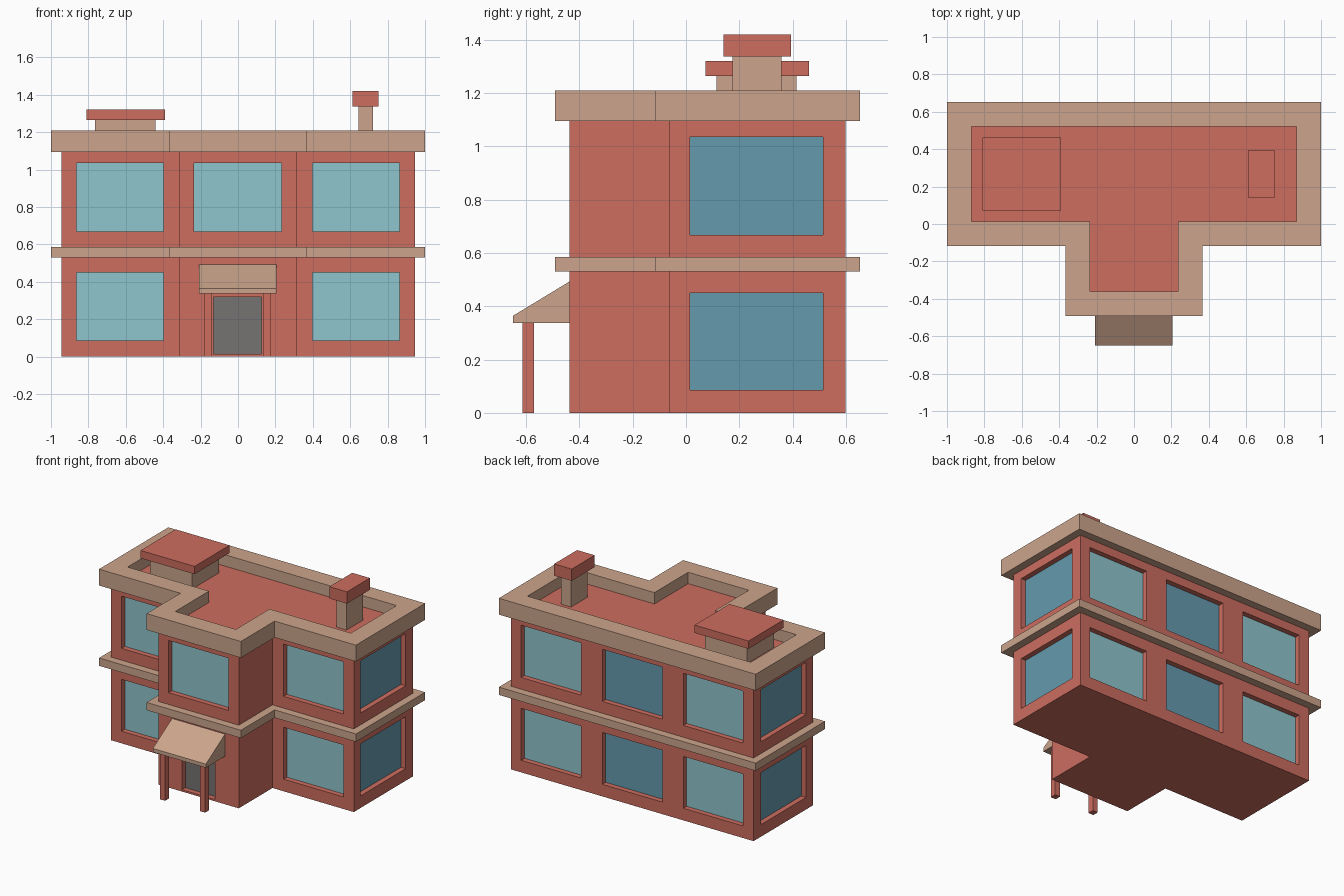
import bpy, bmesh

if "Cube" in bpy.data.objects:
    bpy.data.objects.remove(bpy.data.objects["Cube"])


def material(name, r, g, b):
    lin = lambda c: ((c / 255 + 0.055) / 1.055) ** 2.4
    m = bpy.data.materials.new(name)
    m.diffuse_color = (lin(r), lin(g), lin(b), 1)
    m.use_nodes = True
    m.node_tree.nodes["Principled BSDF"].inputs["Base Color"].default_value = m.diffuse_color
    return m


RED = material("brick red", 205, 109, 95)
TAN = material("tan stone", 204, 165, 140)
LIGHT = material("light glass", 143, 197, 205)
BLUE = material("blue glass", 101, 154, 174)
GREY = material("grey door", 117, 115, 114)


def finish(bm, name, mat):
    bmesh.ops.recalc_face_normals(bm, faces=bm.faces)
    me = bpy.data.meshes.new(name)
    bm.to_mesh(me)
    bm.free()
    ob = bpy.data.objects.new(name, me)
    bpy.context.collection.objects.link(ob)
    if mat:
        me.materials.append(mat)
    return ob


def add_box(bm, x0, x1, y0, y1, z0, z1):
    vs = bmesh.ops.create_cube(bm, size=1)["verts"]
    for v in vs:
        v.co.x = x1 if v.co.x > 0 else x0
        v.co.y = y1 if v.co.y > 0 else y0
        v.co.z = z1 if v.co.z > 0 else z0


def box(name, mat, *dims):
    bm = bmesh.new()
    add_box(bm, *dims)
    return finish(bm, name, mat)


def plan(d):
    """T-shaped floor plan, grown outward by d."""
    a, w = 0.945 + d, 0.312 + d
    back, front, wing = 0.598 + d, -0.062 - d, -0.437 - d
    return [(-a, back), (-a, front), (-w, front), (-w, wing),
            (w, wing), (w, front), (a, front), (a, back)]


def slab(name, mat, d, z0, z1):
    bm = bmesh.new()
    f = bm.faces.new([bm.verts.new((x, y, z0)) for x, y in plan(d)])
    ext = bmesh.ops.extrude_face_region(bm, geom=[f], use_keep_orig=True)["geom"]
    for v in ext:
        if isinstance(v, bmesh.types.BMVert):
            v.co.z = z1
    return finish(bm, name, mat)


def ring(name, mat, d_out, d_in, z0, z1):
    bm = bmesh.new()
    loops = [[bm.verts.new((x, y, z)) for x, y in plan(d)]
             for d, z in ((d_out, z0), (d_out, z1), (d_in, z1), (d_in, z0))]
    for k in range(4):
        a, b = loops[k], loops[(k + 1) % 4]
        for i in range(8):
            j = (i + 1) % 8
            bm.faces.new((a[i], a[j], b[j], b[i]))
    return finish(bm, name, mat)


# Openings: name, glass, outward axis, sign, wall plane, span, heights
STOREYS = {"lower": (0.085, 0.45), "upper": (0.668, 1.035)}
openings = [("door", GREY, "y", -1, -0.437, (-0.13, 0.125), (0.013, 0.32)),
            ("upper_front_middle_window", LIGHT, "y", -1, -0.437,
             (-0.234, 0.232), STOREYS["upper"])]
for lvl, zs in STOREYS.items():
    for side, s in (("left", -1), ("right", 1)):
        span = tuple(sorted((s * 0.398, s * 0.864)))
        openings.append((f"{lvl}_front_{side}_window", LIGHT, "y", -1, -0.062, span, zs))
        openings.append((f"{lvl}_back_{side}_window", LIGHT, "y", 1, 0.598, span, zs))
        openings.append((f"{lvl}_{side}_side_window", BLUE, "x", s, 0.945, (0.015, 0.515), zs))
    openings.append((f"{lvl}_back_middle_window", BLUE, "y", 1, 0.598, (-0.234, 0.232), zs))

# Walls with recessed openings, panes at the back of each recess
walls = slab("walls", RED, 0, 0, 1.1)
cut = bmesh.new()
DEPTH = 0.04
for name, mat, axis, s, plane, span, zs in openings:
    if axis == "x":
        plane *= s
    def dims(inner, outer):
        r = tuple(sorted((plane + s * inner, plane + s * outer)))
        return (*r, *span, *zs) if axis == "x" else (*span, *r, *zs)
    add_box(cut, *dims(-DEPTH, 0.02))
    box(name, mat, *dims(-DEPTH - 0.003, -DEPTH + 0.003))
cutter = finish(cut, "opening_cutter", RED)
cutter.hide_render = True
mod = walls.modifiers.new("openings", "BOOLEAN")
mod.operation, mod.solver, mod.object = "DIFFERENCE", "EXACT", cutter
bpy.context.view_layer.objects.active = walls
bpy.ops.object.modifier_apply(modifier=mod.name)
bpy.data.objects.remove(cutter)

# Floor band, parapet and flat roof
ring("floor_band", TAN, 0.055, -0.02, 0.53, 0.585)
ring("parapet", TAN, 0.055, -0.076, 1.095, 1.21)
slab("roof", RED, -0.07, 1.097, 1.13)

# Roof box and chimney
box("roof_box", TAN, -0.765, -0.44, 0.115, 0.415, 1.12, 1.268)
box("roof_box_cap", RED, -0.81, -0.39, 0.073, 0.462, 1.265, 1.32)
box("chimney", TAN, 0.645, 0.722, 0.175, 0.358, 1.12, 1.34)
box("chimney_cap", RED, 0.613, 0.75, 0.14, 0.395, 1.337, 1.42)

# Entrance canopy: wedge profile extruded along x
bm = bmesh.new()
profile = [(-0.436, 0.338), (-0.65, 0.338), (-0.65, 0.364), (-0.436, 0.494)]
ends = [[bm.verts.new((x, y, z)) for y, z in profile] for x in (-0.208, 0.205)]
for e in ends:
    bm.faces.new(e)
for i in range(4):
    j = (i + 1) % 4
    bm.faces.new((ends[0][i], ends[0][j], ends[1][j], ends[1][i]))
finish(bm, "entrance_canopy", TAN)

# Canopy posts
for side, x in (("left", -0.158), ("right", 0.153)):
    box(f"{side}_canopy_post", RED, x - 0.02, x + 0.02, -0.613, -0.57, 0, 0.34)
